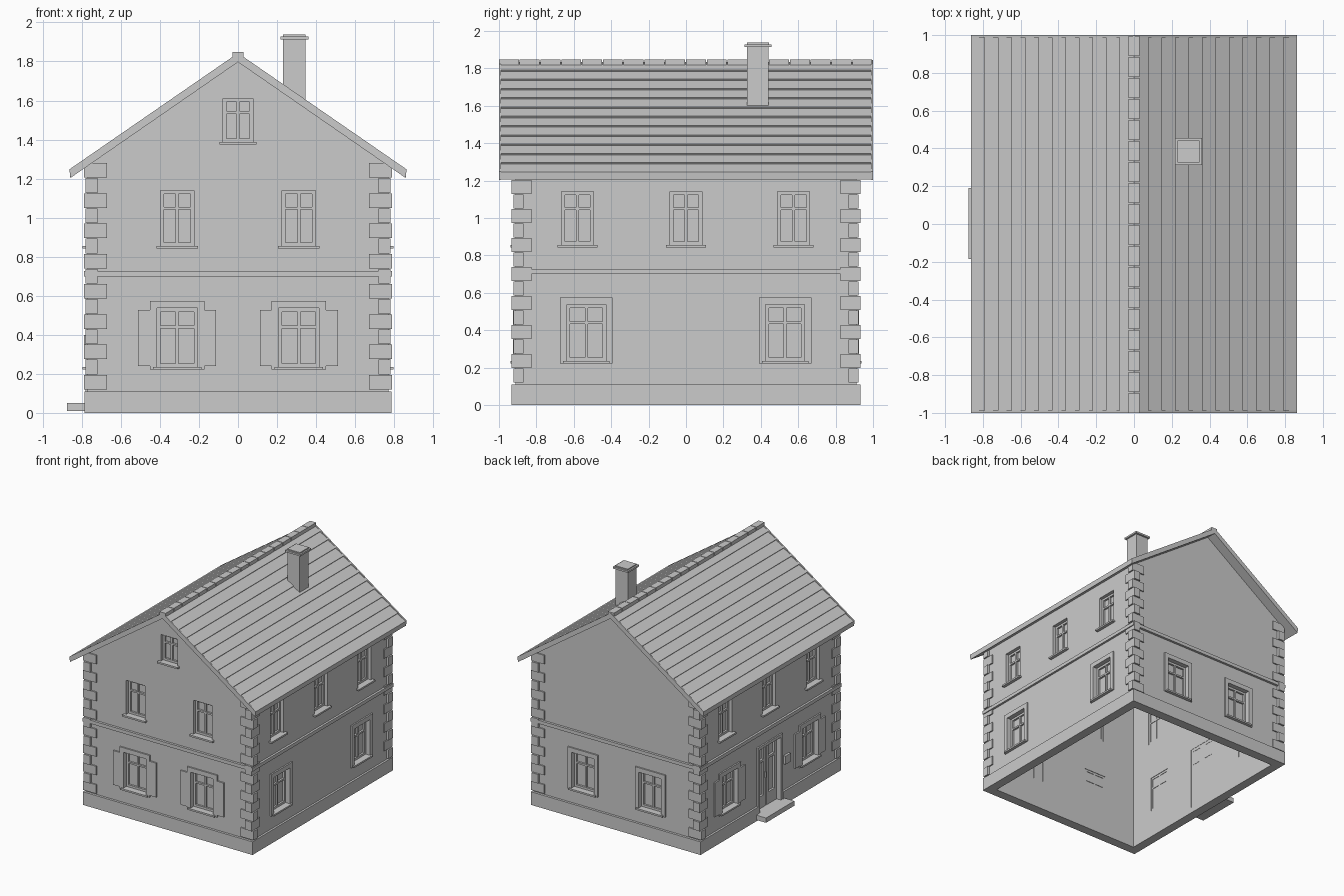
import bpy, bmesh, math

if "Cube" in bpy.data.objects:
    bpy.data.objects.remove(bpy.data.objects["Cube"])

WX, WY, T = 0.77, 0.912, 0.06       # wall half sizes and thickness
SLOPE = 0.692                       # roof pitch
ANG = math.atan(SLOPE)

mat = bpy.data.materials.new("plain_grey")
mat.diffuse_color = (0.6, 0.6, 0.6, 1)
mat.use_nodes = True
mat.node_tree.nodes["Principled BSDF"].inputs["Base Color"].default_value = mat.diffuse_color


def finish(name, bm):
    bmesh.ops.recalc_face_normals(bm, faces=bm.faces)
    me = bpy.data.meshes.new(name)
    bm.to_mesh(me)
    bm.free()
    me.materials.append(mat)
    ob = bpy.data.objects.new(name, me)
    bpy.context.collection.objects.link(ob)
    return ob


def boxes(name, spans):
    """One object out of axis-aligned boxes (x0, x1, y0, y1, z0, z1)."""
    bm = bmesh.new()
    for x0, x1, y0, y1, z0, z1 in spans:
        vs = bmesh.ops.create_cube(bm, size=1)["verts"]
        for v in vs:
            v.co = ((x0 + x1) / 2 + v.co.x * abs(x1 - x0),
                    (y0 + y1) / 2 + v.co.y * abs(y1 - y0),
                    (z0 + z1) / 2 + v.co.z * abs(z1 - z0))
    return finish(name, bm)


def prism(name, profile, spans):
    """Extrude an x-z profile along y for each (y0, y1)."""
    bm = bmesh.new()
    for y0, y1 in spans:
        f = bm.faces.new([bm.verts.new((x, y0, z)) for x, z in profile])
        ext = bmesh.ops.extrude_face_region(bm, geom=[f])["geom"]
        for v in ext:
            if isinstance(v, bmesh.types.BMVert):
                v.co.y = y1
    return finish(name, bm)


def on_wall(side, u0, u1, d0, d1, z0, z1):
    """Box on a wall: u runs along it, d points outward from its face."""
    s = 1 if side in ("right", "back") else -1
    if side in ("front", "back"):
        return (u0, u1, s * (WY + d0), s * (WY + d1), z0, z1)
    return (s * (WX + d0), s * (WX + d1), u0, u1, z0, z1)


cuts, frames, panes, sills, trims = [], [], [], [], []


def window(side, u, z0, z1, hw, trim=None):
    def add(lst, a, b, d0, d1, c, e):
        lst.append(on_wall(side, u + a, u + b, d0, d1, c, e))
    add(cuts, -hw, hw, -0.2, 0.1, z0, z1)
    add(panes, -hw, hw, -0.052, -0.044, z0, z1)
    f, d = 0.018, (-0.056, -0.028)
    tz = z0 + (z1 - z0) * 0.68
    for s in (-1, 1):
        add(frames, s * hw, s * (hw - f), *d, z0, z1)
    for a, b in ((z0, z0 + f), (z1 - f, z1), (tz - 0.007, tz + 0.007)):
        add(frames, -hw + f, hw - f, *d, a, b)
    add(frames, -0.008, 0.008, -0.056, -0.03, z0 + f, z1 - f)
    add(sills, -hw - 0.02, hw + 0.02, -0.04, 0.026, z0 - 0.014, z0)
    if trim:
        for s in (-1, 1):
            add(trims, s * hw, s * 0.14, 0, 0.012, z0 - 0.014, z1 + 0.038)
            if trim == "eared":
                add(trims, s * 0.14, s * 0.2, 0, 0.012, z0 + 0.003, z1 - 0.01)
        add(trims, -hw, hw, 0, 0.012, z1, z1 + 0.038)


# Windows by wall
for u in (-0.312, 0.312):
    window("front", u, 0.236, 0.536, 0.104, "eared")
    window("front", u, 0.855, 1.14, 0.086)
    window("back", u, 0.236, 0.536, 0.104, "plain")
window("front", 0, 1.388, 1.61, 0.076)
for side in ("left", "right"):
    for u in (-0.58, 0, 0.575):
        window(side, u, 0.855, 1.14, 0.086)
    for u in (-0.533, 0.53):
        window(side, u, 0.236, 0.536, 0.104, "eared" if side == "left" else "plain")

# Walls: gabled block, hollowed out, with openings
top = 1.808
walls = prism("walls", [(-WX, 0), (WX, 0), (WX, top - SLOPE * WX), (0, top),
                        (-WX, top - SLOPE * WX)], [(-WY, WY)])
DW, DZ0, DZ1 = 0.14, 0.05, 0.575
cuts.append(on_wall("left", -DW, DW, -0.2, 0.1, DZ0, DZ1))
cavity = boxes("cavity_cutter", [(-WX + T, WX - T, -WY + T, WY - T, -0.2, 2.2)])
openings = boxes("opening_cutter", cuts)
bpy.context.view_layer.objects.active = walls
for cutter in (cavity, openings):
    m = walls.modifiers.new("cut", "BOOLEAN")
    m.operation, m.solver, m.object = "DIFFERENCE", "EXACT", cutter
    bpy.ops.object.modifier_apply(modifier=m.name)
    bpy.data.objects.remove(cutter)

boxes("window_frames", frames)
boxes("window_panes", panes)
boxes("window_sills", sills)
boxes("window_surrounds", trims)

# Double door with glazing, surround, handle, step and letter box
door = [on_wall("left", -DW, DW, -0.056, -0.046, DZ0, DZ1)]
for s in (-1, 1):
    for a, b in ((0.004, 0.03), (DW - 0.026, DW)):
        door.append(on_wall("left", s * a, s * b, -0.058, -0.028, DZ0, DZ1))
    for a, b in ((DZ0, 0.15), (0.43, 0.45), (DZ1 - 0.026, DZ1)):
        door.append(on_wall("left", s * 0.03, s * (DW - 0.026), -0.058, -0.028, a, b))
boxes("door", door)
boxes("door_surround",
      [on_wall("left", s * DW, s * (DW + 0.025), 0, 0.012, DZ0, DZ1 + 0.025) for s in (-1, 1)]
      + [on_wall("left", -DW, DW, 0, 0.012, DZ1, DZ1 + 0.025)])
boxes("door_handle", [on_wall("left", 0.012, 0.022, -0.03, -0.012, 0.29, 0.34)])
boxes("letter_box", [on_wall("left", -0.26, -0.19, 0, 0.02, 0.33, 0.4)])
boxes("door_step", [(-0.875, -0.76, -0.185, 0.19, 0.01, 0.05)])

# Plinth, interrupted at the door
PX, PY = 0.787, 0.932
plinth = [(-PX, PX, s * (WY - 0.01), s * PY, 0, 0.11) for s in (-1, 1)]
plinth.append((WX - 0.01, PX, -WY, WY, 0, 0.11))
plinth += [(-PX, -WX + 0.01, s * 0.165, s * WY, 0, 0.11) for s in (-1, 1)]
plinth.append((-PX, -WX + 0.01, -0.165, 0.165, 0, 0.05))
boxes("plinth", plinth)

# String course between floors
BX, BY = 0.788, 0.932
boxes("string_course",
      [(-BX, BX, s * (WY - 0.01), s * BY, 0.699, 0.728) for s in (-1, 1)]
      + [(s * (WX - 0.01), s * BX, -WY, WY, 0.699, 0.728) for s in (-1, 1)])

# Corner stones, alternating long and short
stones = []
for sx in (-1, 1):
    for sy in (-1, 1):
        for k in range(8):
            z = 0.12 + 0.155 * k
            stones.append((sx * 0.67, sx * 0.79, sy * 0.868, sy * 0.922, z, z + 0.075))
            if k < 7:
                stones.append((sx * 0.72, sx * 0.78, sy * 0.825, sy * 0.934,
                               z + 0.077, z + 0.153))
boxes("corner_stones", stones)

# Roof: stepped tile courses on a slab
N, LEN = 12, 1.045
c, s = math.cos(ANG), math.sin(ANG)


def on_slope(t, h):
    """Point at distance t down the right slope, h above the slab underside."""
    return (t * c + h * s, 1.80 - t * s + h * c)


right = [on_slope(LEN, 0)]
for i in range(N):
    right.append(on_slope(LEN * (1 - i / N) - 0.02, 0.036))
    right.append(on_slope(LEN * (1 - (i + 1) / N) - 0.02, 0.026))
right[-1] = (0, 1.834)
left = [(-x, z) for x, z in reversed(right[:-1])]
prism("roof_tiles", [(0, 1.80)] + right + left, [(-0.99, 0.99)])

# Verge boards closing the gable ends
e0, e1 = on_slope(LEN, -0.002), on_slope(LEN - 0.02, 0.037)
prism("verge_boards", [(0, 1.797), e0, e1, (0, 1.843), (-e1[0], e1[1]), (-e0[0], e0[1])],
      [(-1.0, -0.988), (0.988, 1.0)])

# Ridge tiles, each overlapping the next a little
n = 18
boxes("ridge_tiles", [(-0.028, 0.028, -1 + 2 * i / n, -1 + 2 * (i + 1) / n - 0.005,
                       1.81, 1.848) for i in range(n)])

# Chimney
boxes("chimney", [(0.23, 0.345, 0.325, 0.44, 1.59, 1.915)])
boxes("chimney_cap", [(0.217, 0.36, 0.312, 0.456, 1.913, 1.928),
                      (0.23, 0.347, 0.325, 0.443, 1.928, 1.937)])
